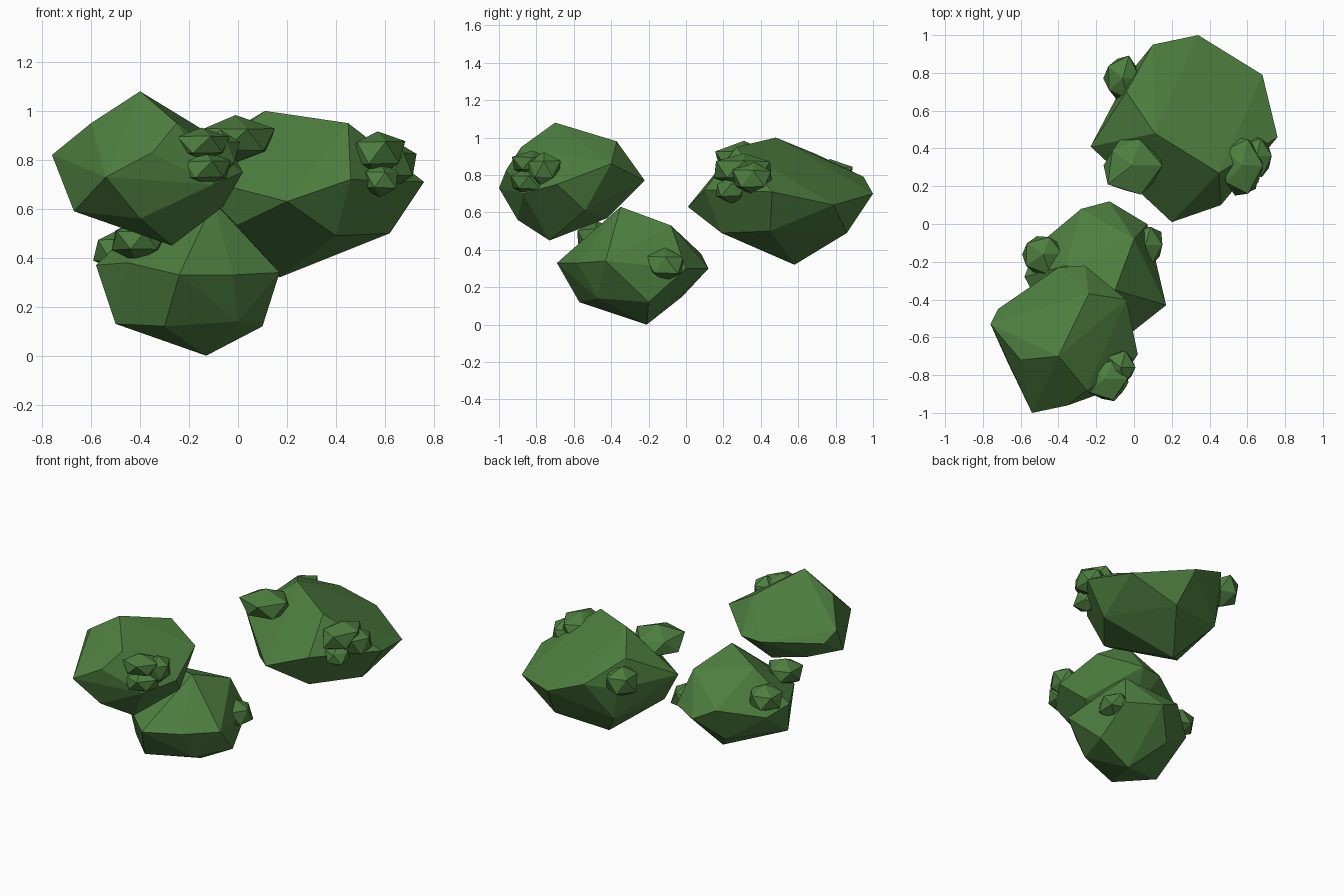
import bpy, bmesh, random
from mathutils import Vector

random.seed(4)
leaf = bpy.data.materials.new("leaf_green")
leaf.diffuse_color = (0.075, 0.21, 0.05, 1)


def finish(name, bm):
    bmesh.ops.recalc_face_normals(bm, faces=bm.faces)
    me = bpy.data.meshes.new(name)
    bm.to_mesh(me)
    bm.free()
    me.materials.append(leaf)
    ob = bpy.data.objects.new(name, me)
    bpy.context.collection.objects.link(ob)


# faceted foliage mass: convex skin over a few corner points
def clump(name, corners):
    bm = bmesh.new()
    for c in corners:
        bm.verts.new(c)
    bmesh.ops.convex_hull(bm, input=bm.verts)
    loose = [v for v in bm.verts if not v.link_faces]
    bmesh.ops.delete(bm, geom=loose, context='VERTS')
    bmesh.ops.dissolve_limit(bm, angle_limit=0.08, verts=bm.verts, edges=bm.edges)
    finish(name, bm)


# small irregular leaf tuft
def tuft(name, centre, size):
    bm = bmesh.new()
    bmesh.ops.create_icosphere(bm, subdivisions=1, radius=1)
    for v in bm.verts:
        k = random.uniform(0.95, 1.2)
        v.co = Vector(centre) + Vector([v.co[i] * size[i] * k for i in range(3)])
    finish(name, bm)


# upper front clump
clump("front_clump", [
    (-.40, -.70, 1.08), (-.54, -1.0, .73), (-.76, -.53, .82), (-.72, -.45, .75),
    (-.40, -.23, .76), (-.26, -.22, .77), (-.24, -.37, .98), (-.60, -.72, .95),
    (-.25, -.88, .95), (-.35, -.96, .83), (-.27, -.73, .45), (-.67, -.73, .59),
    (-.06, -.54, .61), (-.40, -.90, .56), (-.60, -.45, .63), (.02, -.69, .75),
    (-.04, -.40, .86), (-.10, -.87, .70), (-.35, -.42, .57)])

# large rear clump with a sloping flat top
clump("rear_clump", [
    (.11, .48, 1.0), (.45, .27, .95), (.76, .46, .71), (.68, .79, .64),
    (.34, 1.0, .70), (.10, .95, .79), (-.04, .70, .91), (-.23, .41, .74),
    (.20, .01, .63), (.46, .10, .72), (.17, .58, .32), (.62, .45, .50),
    (.38, .86, .49), (.40, .19, .49), (-.07, .33, .50), (.0, .77, .52),
    (-.03, .79, .73)])

# low centre clump
clump("low_clump", [
    (-.10, -.35, .63), (-.24, -.69, .33), (.17, -.43, .34), (-.58, -.28, .37),
    (-.13, .12, .30), (-.13, -.21, 0), (-.50, -.38, .13), (.10, -.20, .12),
    (-.30, -.57, .12), (.0, -.47, .14), (-.28, .08, .38), (.0, -.08, .53),
    (-.28, -.02, .15), (-.45, -.52, .38), (-.02, -.58, .33), (-.36, -.22, .58),
    (-.52, -.12, .32), (.07, .0, .30)])

# leaf tufts, half sunk into each clump
for name, centre, size in [
    ("front_tuft_upper", (-.15, -.82, .86), (.12, .11, .07)),
    ("front_tuft_lower", (-.14, -.84, .76), (.11, .10, .07)),
    ("front_tuft_side", (-.07, -.76, .83), (.08, .09, .09)),
    ("rear_tuft_right", (.57, .31, .83), (.11, .16, .09)),
    ("rear_tuft_right_outer", (.65, .36, .78), (.08, .11, .09)),
    ("rear_tuft_right_low", (.58, .24, .72), (.08, .09, .07)),
    ("rear_tuft_left", (-.01, .31, .88), (.15, .16, .09)),
    ("rear_tuft_back", (-.06, .77, .79), (.10, .12, .10)),
    ("low_tuft_left", (-.48, -.16, .43), (.12, .11, .09)),
    ("low_tuft_front", (-.41, -.48, .47), (.11, .12, .08)),
    ("low_tuft_right", (.06, -.11, .32), (.10, .11, .09)),
]:
    tuft(name, centre, size)
